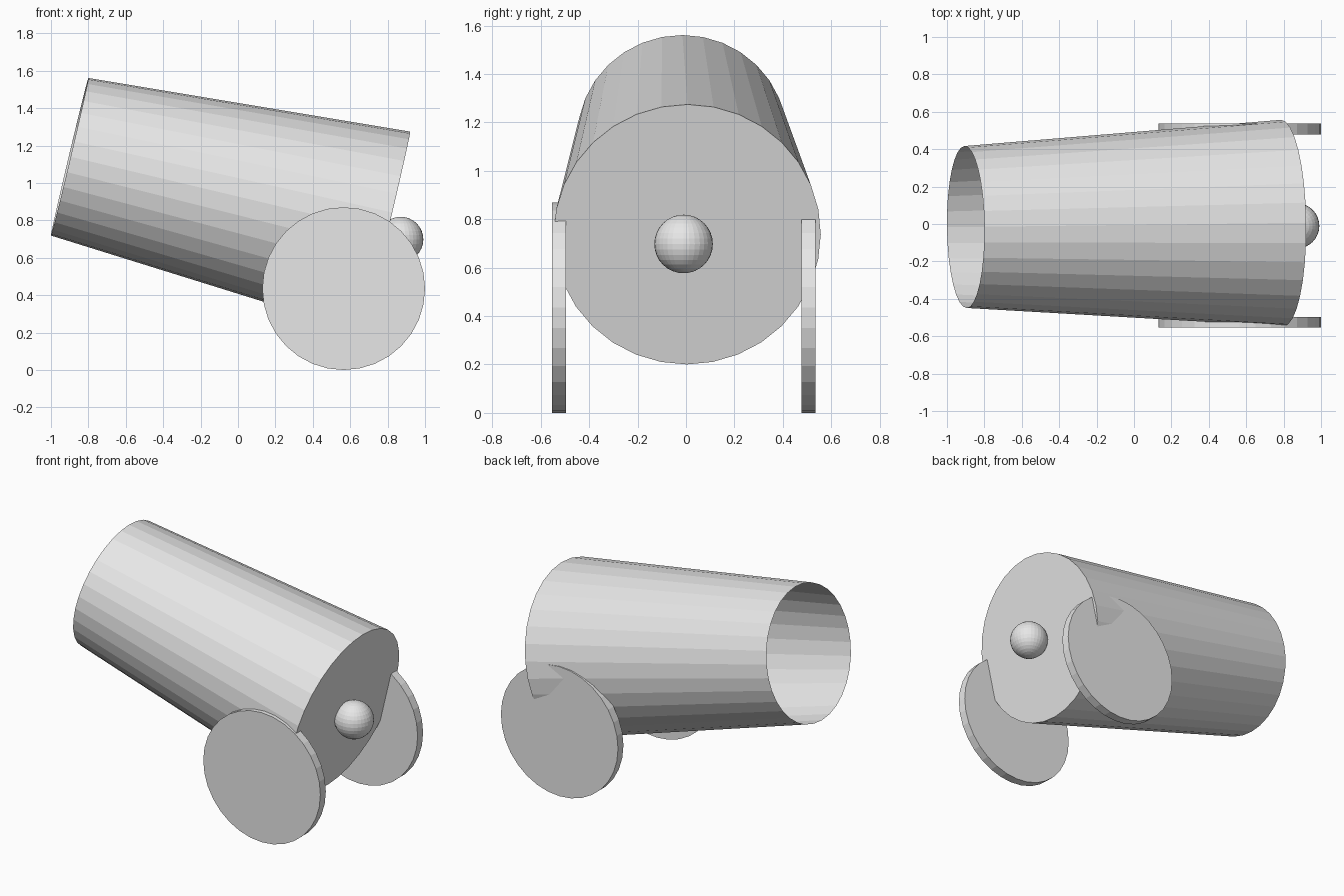
import bpy
import bmesh
import math
from mathutils import Matrix, Vector

cube = bpy.data.objects.get("Cube")
if cube:
    bpy.data.objects.remove(cube, do_unlink=True)

# One plain grey for every part
grey = bpy.data.materials.new("light_grey")
grey.use_nodes = True
grey.diffuse_color = (0.8, 0.8, 0.8, 1)
grey.node_tree.nodes["Principled BSDF"].inputs["Base Color"].default_value = (0.8, 0.8, 0.8, 1)

SIDES = 32


def finish(name, bm, matrix):
    """Turn a bmesh into a named, flat-shaded object."""
    mesh = bpy.data.meshes.new(name)
    bm.to_mesh(mesh)
    bm.free()
    mesh.materials.append(grey)
    obj = bpy.data.objects.new(name, mesh)
    obj.matrix_world = matrix
    bpy.context.collection.objects.link(obj)
    return obj


# Barrel: tapered tube, open at the muzzle and closed at the breech
breech = Vector((0.793, 0.005, 0.7375))
muzzle = Vector((-0.9, -0.016, 1.14))
axis = muzzle - breech
bm = bmesh.new()
bmesh.ops.create_cone(bm, cap_ends=True, segments=SIDES,
                      radius1=0.552, radius2=0.433, depth=axis.length)
mouth = [f for f in bm.faces if f.normal.z > 0.9]
bmesh.ops.delete(bm, geom=mouth, context='FACES_ONLY')
tilt = Matrix.Rotation(math.atan2(axis.x, axis.z), 4, 'Y')
yaw = Matrix.Rotation(axis.y / axis.x, 4, 'Z')
finish("barrel", bm, Matrix.Translation((breech + muzzle) / 2) @ yaw @ tilt)

# Breech knob
bm = bmesh.new()
bmesh.ops.create_uvsphere(bm, u_segments=SIDES, v_segments=16, radius=0.121)
finish("breech_knob", bm, Matrix.Translation((0.87, -0.01, 0.698)))

# Solid disc wheels on both sides
for name, y in (("right_wheel", -0.525), ("left_wheel", 0.507)):
    bm = bmesh.new()
    bmesh.ops.create_cone(bm, cap_ends=True, segments=SIDES,
                          radius1=0.435, radius2=0.435, depth=0.058)
    finish(name, bm, Matrix.Translation((0.565, y, 0.435))
           @ Matrix.Rotation(math.pi / 2, 4, 'X'))
